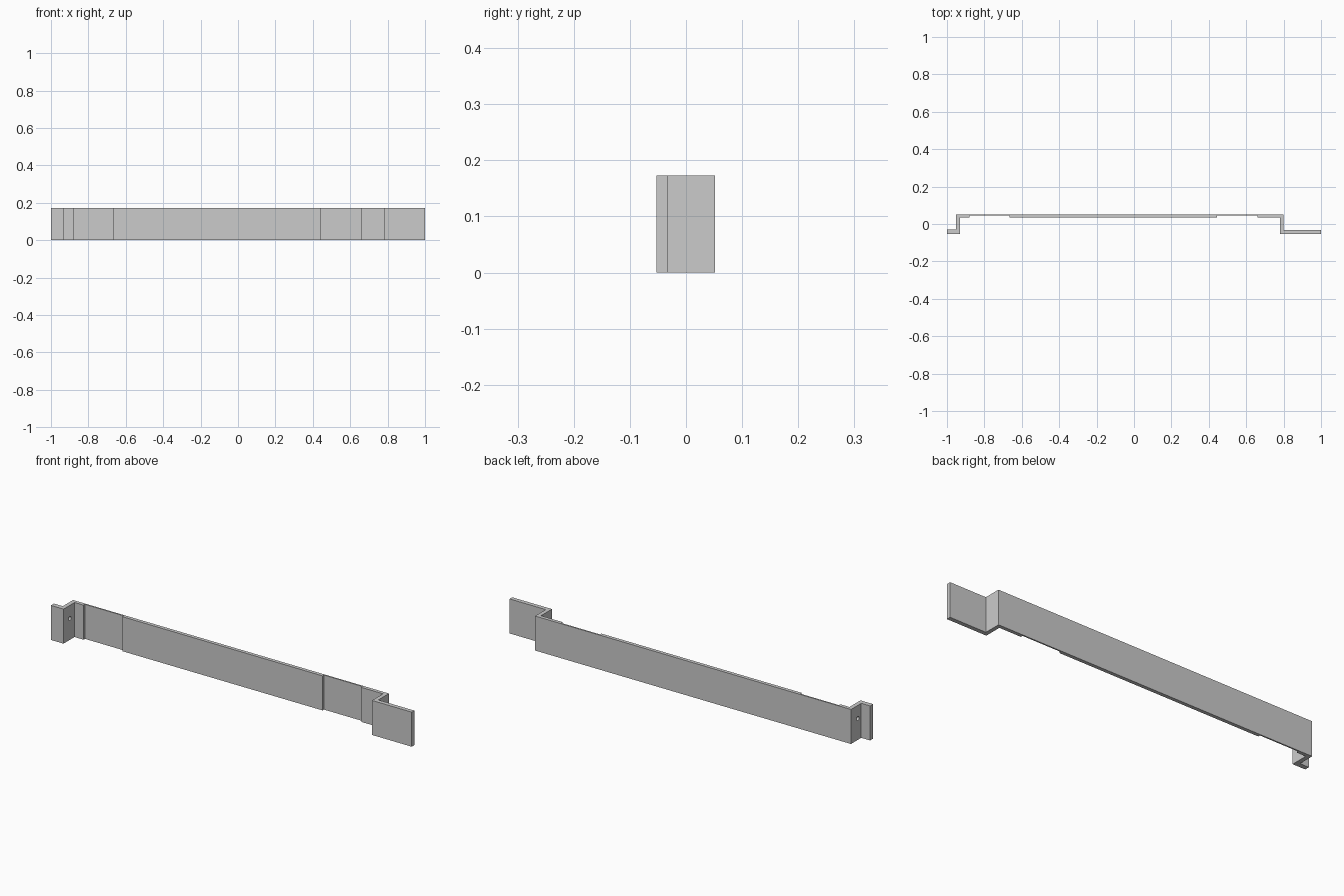
import bpy, bmesh
from math import pi

if "Cube" in bpy.data.objects:
    bpy.data.objects.remove(bpy.data.objects["Cube"])

H = 0.173
# bracket strip outline seen from above, with two shallow recesses on the front
profile = [
    (-1, -0.053), (-0.93, -0.053), (-0.93, 0.034), (-0.88, 0.034),
    (-0.88, 0.045), (-0.665, 0.045), (-0.665, 0.034), (0.445, 0.034),
    (0.445, 0.045), (0.66, 0.045), (0.66, 0.034), (0.78, 0.034),
    (0.78, -0.053), (1, -0.053), (1, -0.032), (0.80, -0.032),
    (0.80, 0.052), (-0.951, 0.052), (-0.951, -0.029), (-1, -0.029),
]
bm = bmesh.new()
face = bm.faces.new([bm.verts.new((x, y, 0)) for x, y in profile])
top = bmesh.ops.extrude_face_region(bm, geom=[face])["geom"]
bmesh.ops.translate(bm, vec=(0, 0, H),
                    verts=[v for v in top if isinstance(v, bmesh.types.BMVert)])
bmesh.ops.recalc_face_normals(bm, faces=bm.faces)
mesh = bpy.data.meshes.new("bracket_strip")
bm.to_mesh(mesh)
bm.free()
strip = bpy.data.objects.new("bracket_strip", mesh)
bpy.context.collection.objects.link(strip)

# screw hole through the short end's side wall
bpy.ops.mesh.primitive_cylinder_add(vertices=24, radius=0.01, depth=0.06,
                                    location=(-0.94, -0.002, 0.107),
                                    rotation=(0, pi / 2, 0))
cutter = bpy.context.object
cutter.name = "screw_hole_cutter"
cutter.hide_render = True
cutter.display_type = 'WIRE'
hole = strip.modifiers.new("screw_hole", 'BOOLEAN')
hole.operation = 'DIFFERENCE'
hole.solver = 'EXACT'
hole.object = cutter
